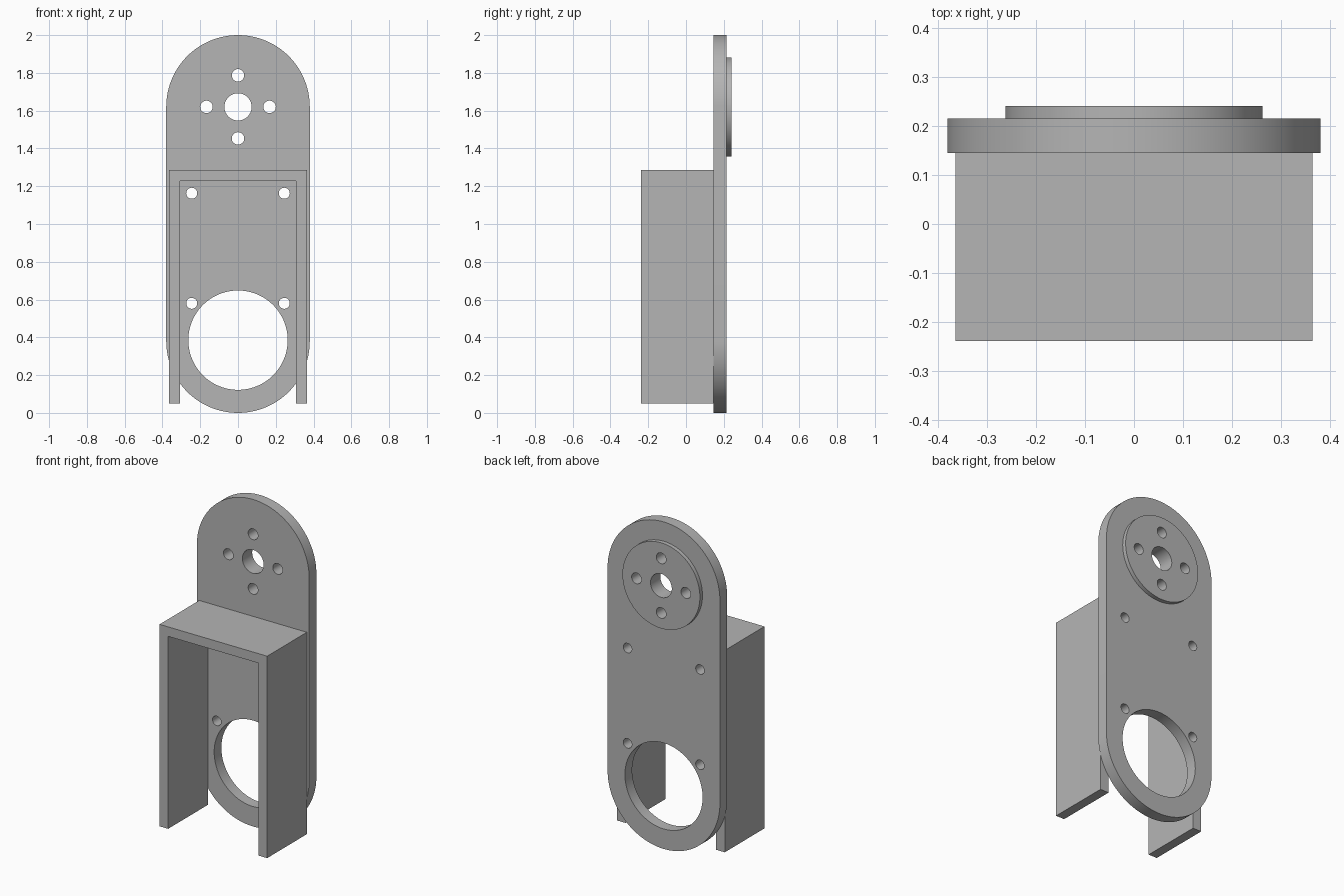
import bpy, bmesh
from math import sin, cos, pi, radians

cube = bpy.data.objects.get("Cube")
if cube:
    bpy.data.objects.remove(cube, do_unlink=True)

grey = bpy.data.materials.new("plain grey")
grey.use_nodes = True
colour = (0.46, 0.46, 0.46, 1)
grey.diffuse_color = colour
grey.node_tree.nodes["Principled BSDF"].inputs["Base Color"].default_value = colour


def arc(x, z, r, start=0, sweep=360, n=64):
    """Points along an arc; a full circle leaves out its repeated end point."""
    count = n if sweep == 360 else n + 1
    angles = [radians(start + sweep * i / n) for i in range(count)]
    return [(x + r * cos(a), z + r * sin(a)) for a in angles]


def extrude(name, loops, y0, y1):
    """Extrude an x-z outline, with the further loops as holes, from y0 to y1."""
    curve = bpy.data.curves.new(name, 'CURVE')
    curve.dimensions = '2D'
    curve.fill_mode = 'BOTH'
    curve.extrude = (y1 - y0) / 2
    for loop in loops:
        spline = curve.splines.new('POLY')
        spline.points.add(len(loop) - 1)
        for point, (x, z) in zip(spline.points, loop):
            point.co = (x, z, 0, 1)
        spline.use_cyclic_u = True
    helper = bpy.data.objects.new(name + "_outline", curve)
    bpy.context.collection.objects.link(helper)
    bpy.context.view_layer.update()
    mesh = bpy.data.meshes.new_from_object(
        helper.evaluated_get(bpy.context.evaluated_depsgraph_get()))
    bpy.data.objects.remove(helper, do_unlink=True)

    # Stand the outline upright and weld caps to walls
    bm = bmesh.new()
    bm.from_mesh(mesh)
    for v in bm.verts:
        x, z, d = v.co
        v.co = (x, (y0 + y1) / 2 - d, z)
    bmesh.ops.remove_doubles(bm, verts=bm.verts, dist=0.0001)
    bmesh.ops.recalc_face_normals(bm, faces=bm.faces)
    bm.to_mesh(mesh)
    bm.free()
    mesh.materials.clear()
    mesh.materials.append(grey)

    obj = bpy.data.objects.new(name, mesh)
    bpy.context.collection.objects.link(obj)
    bpy.ops.object.select_all(action='DESELECT')
    obj.select_set(True)
    bpy.context.view_layer.objects.active = obj
    bpy.ops.object.shade_smooth_by_angle(angle=radians(30))
    return obj


R = 0.38          # plate end radius
TOP = 2 - R       # hub centre height
BACK = 0.145      # front face of the plate

# Hub holes shared by the plate and the boss: centre bore and four around it
hub_holes = [arc(0, TOP, 0.072)]
for k in range(4):
    a = k * pi / 2
    hub_holes.append(arc(0.167 * cos(a), TOP + 0.167 * sin(a), 0.033, n=32))

# Plate with rounded ends, corner screw holes and a large lower opening
outline = arc(0, TOP, R, 0, 180) + arc(0, R, R, 180, 180)
screw_holes = [arc(x, z, 0.029, n=32) for x in (-0.245, 0.245) for z in (0.58, 1.163)]
opening = arc(0, 0.385, 0.263, n=96)
extrude("back_plate", [outline, opening] + screw_holes + hub_holes, BACK, 0.215)

# Raised round boss on the back
extrude("round_boss", [arc(0, TOP, 0.262, n=96)] + hub_holes, 0.215, 0.24)

# Open-bottomed channel bracket on the front
W, T, LOW, HIGH = 0.364, 0.058, 0.05, 1.285
right_half = [(W, HIGH), (W, LOW), (W - T, LOW), (W - T, HIGH - T)]
left_half = [(-x, z) for x, z in reversed(right_half)]
extrude("channel_bracket", [right_half + left_half], -0.238, BACK)
